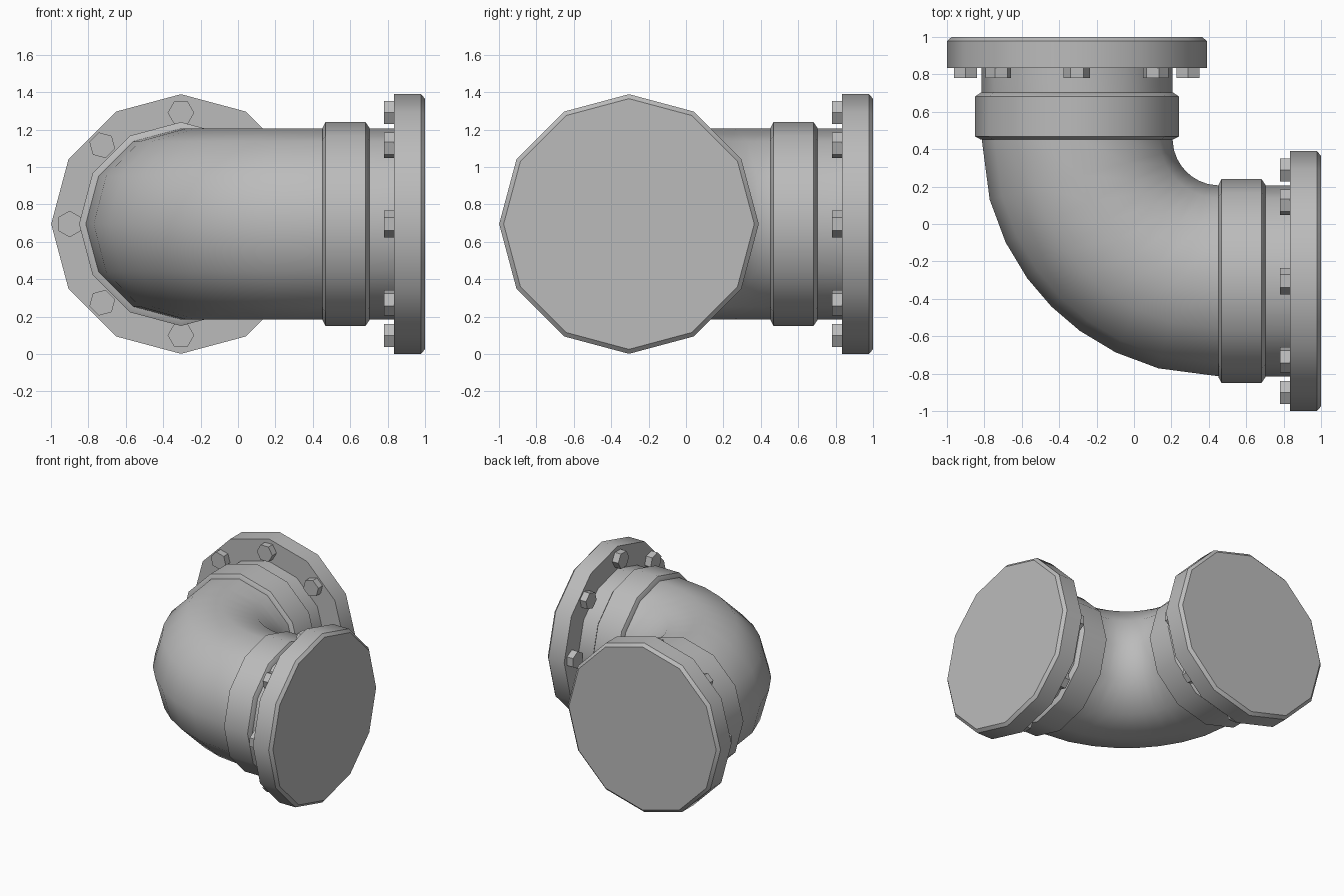
import bpy, bmesh, math
from mathutils import Matrix, Vector

cube = bpy.data.objects.get("Cube")
if cube:
    bpy.data.objects.remove(cube, do_unlink=True)

SIDES = 12
AXIS = -0.305      # offset of each leg's centre line
MID_Z = 0.695
PIPE_R = 0.51
BEND = 0.46        # centre of the bend in x and y

metal = bpy.data.materials.new("grey metal")
metal.use_nodes = True
GREY = (0.5, 0.5, 0.5, 1)
metal.diffuse_color = GREY
metal.node_tree.nodes["Principled BSDF"].inputs["Base Color"].default_value = GREY


def finish(name, bm, angle=40):
    bmesh.ops.recalc_face_normals(bm, faces=bm.faces)
    mesh = bpy.data.meshes.new(name)
    bm.to_mesh(mesh)
    bm.free()
    mesh.materials.append(metal)
    obj = bpy.data.objects.new(name, mesh)
    bpy.context.collection.objects.link(obj)
    bpy.ops.object.select_all(action='DESELECT')
    obj.select_set(True)
    bpy.context.view_layer.objects.active = obj
    bpy.ops.object.shade_smooth_by_angle(angle=math.radians(angle))


def loft(bm, rings):
    """Skin a list of vertex rings and cap both ends."""
    rings = [[bm.verts.new(p) for p in ring] for ring in rings]
    for a, b in zip(rings, rings[1:]):
        for i in range(len(a)):
            j = (i + 1) % len(a)
            bm.faces.new((a[i], a[j], b[j], b[i]))
    bm.faces.new(rings[0])
    bm.faces.new(rings[-1])


def circle(radius, sides=SIDES):
    steps = [math.tau * i / sides for i in range(sides)]
    return [(radius * math.cos(a), radius * math.sin(a)) for a in steps]


def turned(profile, sides=SIDES):
    """Rings along +x from (position, radius) pairs."""
    return [[Vector((x, u, v)) for u, v in circle(r, sides)] for x, r in profile]


# Each leg frame maps a part built along +x onto its place
right_leg = Matrix.Translation((0, AXIS, MID_Z))
back_leg = Matrix.Translation((AXIS, 0, MID_Z)) @ Matrix.Rotation(math.pi / 2, 4, 'Z')

# Curved pipe, with straight ends running into both flanges
rings = [[right_leg @ p for p in turned([(0.85, PIPE_R)])[0]]]
sweep = BEND - AXIS
for deg in (0, 15, 26, 36, 45, 54, 64, 75, 90):
    a = math.radians(deg)
    out = Vector((-math.sin(a), -math.cos(a), 0))
    centre = Vector((BEND, BEND, MID_Z))
    rings.append([centre + out * (sweep - u) + Vector((0, 0, v))
                  for u, v in circle(PIPE_R)])
rings.append([Vector((AXIS + u, 0.85, MID_Z + v)) for u, v in circle(PIPE_R)])
bm = bmesh.new()
loft(bm, rings)
finish("elbow_pipe", bm)

collar = [(0.452, 0.515), (0.468, 0.545), (0.682, 0.545), (0.702, 0.515)]
flange = [(0.835, 0.694), (0.978, 0.694), (1.0, 0.67)]

for side, frame in (("left", right_leg), ("back", back_leg)):
    for part, profile in (("collar", collar), ("flange", flange)):
        bm = bmesh.new()
        loft(bm, [[frame @ p for p in ring] for ring in turned(profile)])
        finish(f"{side}_{part}", bm)

    # Ring of eight hexagonal bolt heads
    bm = bmesh.new()
    for i in range(8):
        place = (frame @ Matrix.Rotation(math.tau * i / 8, 4, 'X')
                 @ Matrix.Translation((0, 0, 0.595)))
        bolt = turned([(0.78, 0.071), (0.84, 0.071)], 6)
        loft(bm, [[place @ p for p in ring] for ring in bolt])
    finish(f"{side}_bolts", bm, 30)
